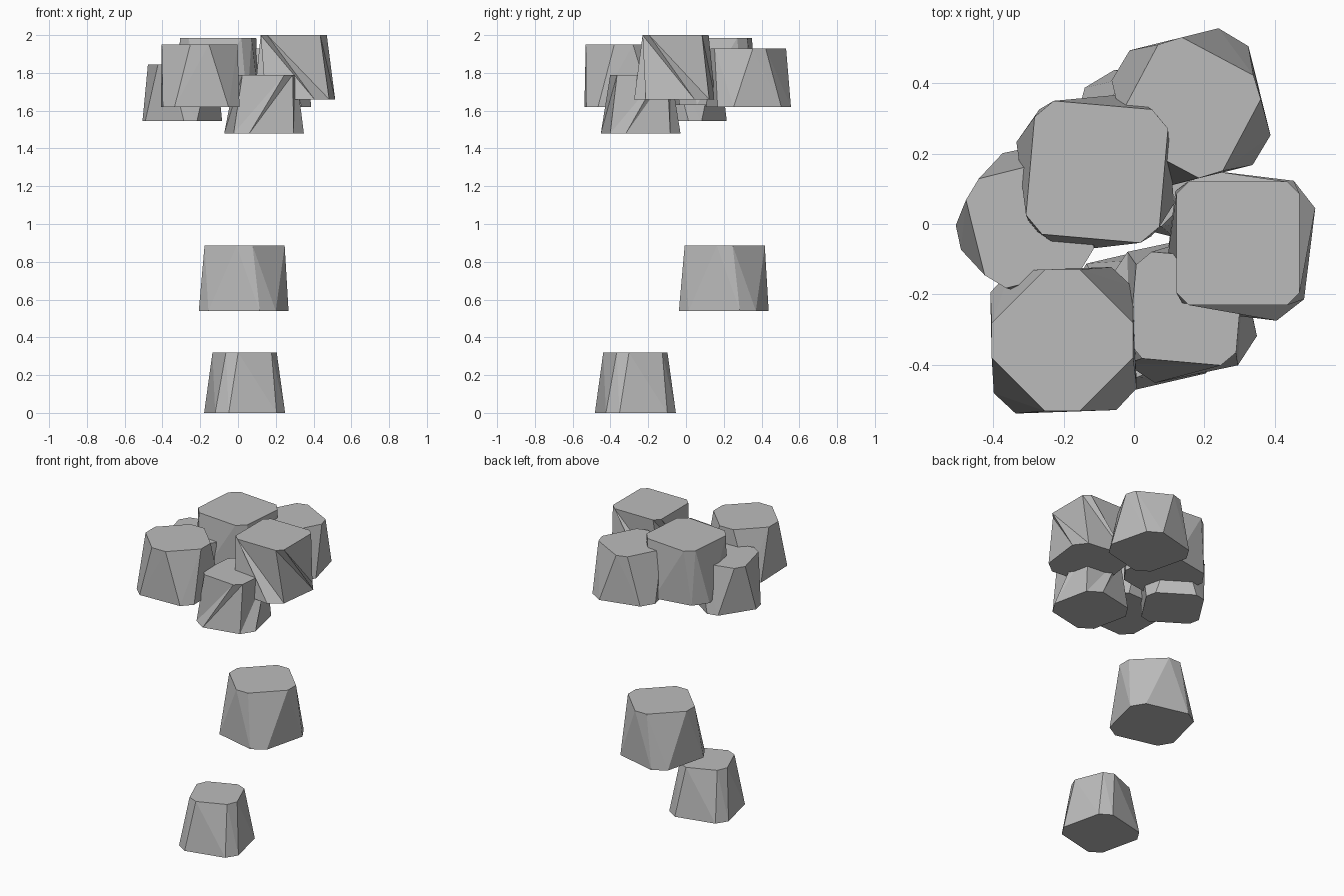
import bpy, bmesh, math

if "Cube" in bpy.data.objects:
    bpy.data.objects.remove(bpy.data.objects["Cube"])

stone = bpy.data.materials.new("stone grey")
stone.diffuse_color = (0.5, 0.5, 0.5, 1)
stone.use_nodes = True
stone.node_tree.nodes["Principled BSDF"].inputs["Base Color"].default_value = stone.diffuse_color


def ring(bm, cx, cy, z, half, chamfer, rot):
    """Square with cut corners, turned by rot degrees."""
    verts = []
    for k in range(4):
        a = math.radians(rot + 90 * k)
        for x, y in ((half, half - chamfer), (half - chamfer, half)):
            verts.append(bm.verts.new((cx + x * math.cos(a) - y * math.sin(a),
                                       cy + x * math.sin(a) + y * math.cos(a), z)))
    return verts


def block(name, bottom, top, twist=0):
    """Tapered stone between two cut squares; twist = -1/1 wraps the sides a quarter turn."""
    bm = bmesh.new()
    cx, cy, z, half, ch, rot = bottom
    b = ring(bm, cx, cy, z, half, ch, rot + 90 * twist)
    t = ring(bm, *top)
    if twist:
        bm.faces.new(t)
        bm.faces.new(b[::-1])
        for i in range(8):
            j = (i + 1) % 8
            if twist > 0:
                bm.faces.new((t[i], b[i], t[j]))
                bm.faces.new((t[j], b[i], b[j]))
            else:
                bm.faces.new((t[i], b[i], b[j]))
                bm.faces.new((t[i], b[j], t[j]))
    else:
        bmesh.ops.convex_hull(bm, input=bm.verts[:])
        bmesh.ops.dissolve_limit(bm, angle_limit=0.01, verts=bm.verts[:], edges=bm.edges[:])
    bmesh.ops.recalc_face_normals(bm, faces=bm.faces[:])
    me = bpy.data.meshes.new(name)
    bm.to_mesh(me)
    bm.free()
    me.materials.append(stone)
    bpy.context.collection.objects.link(bpy.data.objects.new(name, me))


# (centre x, centre y, z, half width, corner cut, rotation) for bottom and top
# lone lower stones
block("lowest_stone", (0.035, -0.268, 0.0, 0.19, 0.06, 13), (0.035, -0.268, 0.32, 0.145, 0.05, 22))
block("middle_stone", (0.03, 0.20, 0.54, 0.21, 0.07, -14), (0.035, 0.205, 0.885, 0.18, 0.06, 45))
# upper cluster
block("left_stone", (-0.295, 0.005, 1.545, 0.172, 0.05, -33), (-0.295, 0.0, 1.845, 0.16, 0.05, 14))
block("front_left_stone", (-0.20, -0.33, 1.62, 0.203, 0.06, 2), (-0.203, -0.33, 1.95, 0.177, 0.07, 45))
block("front_stone", (0.138, -0.24, 1.48, 0.19, 0.07, 12), (0.148, -0.24, 1.79, 0.152, 0.04, -5), -1)
block("right_stone", (0.30, -0.06, 1.66, 0.20, 0.07, -7), (0.295, -0.055, 2.0, 0.175, 0.035, 0), 1)
block("centre_stone", (-0.11, 0.145, 1.63, 0.205, 0.08, 10), (-0.105, 0.148, 1.985, 0.19, 0.05, -5))
block("back_stone", (0.162, 0.33, 1.62, 0.20, 0.07, 14), (0.16, 0.33, 1.93, 0.165, 0.05, -28))
